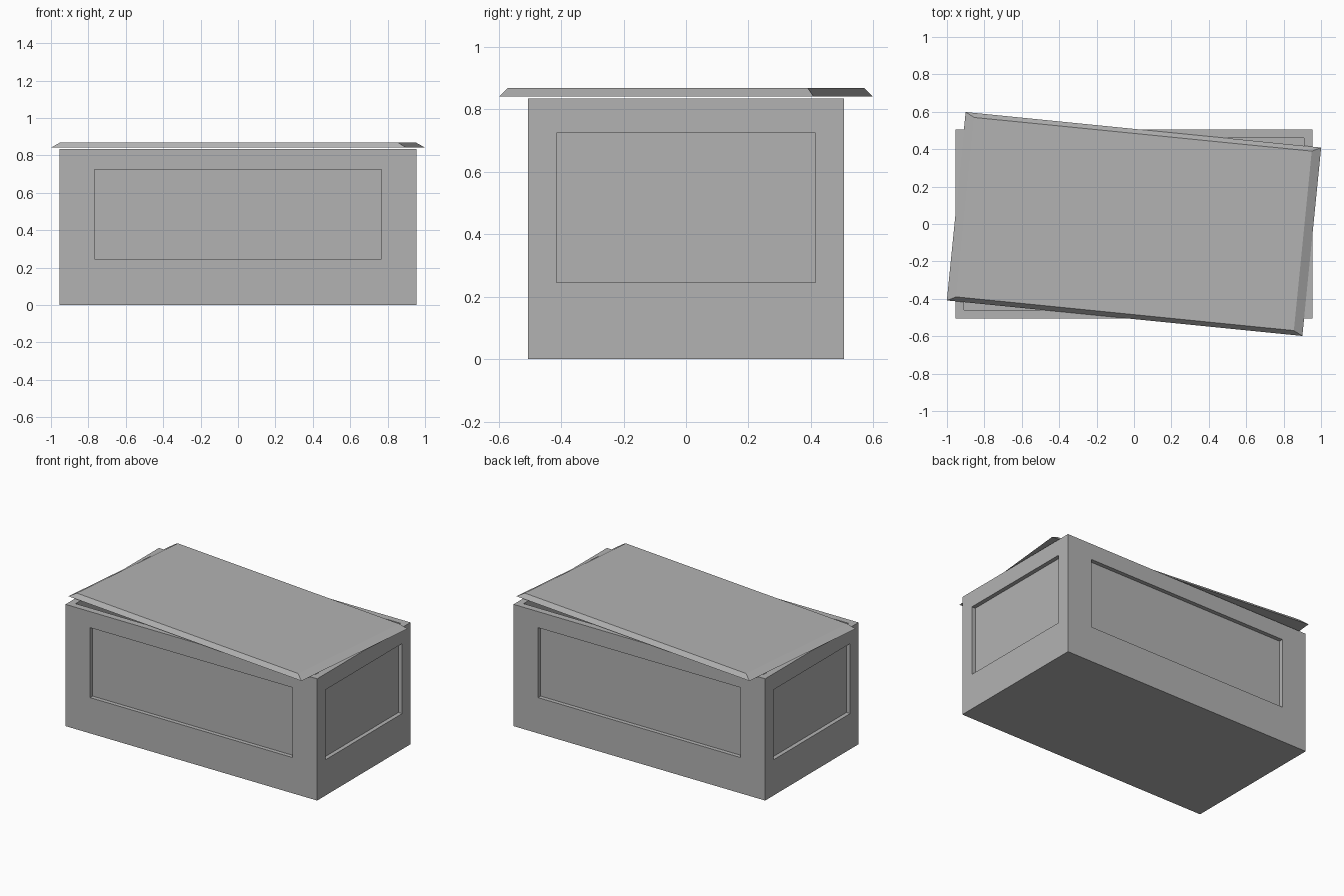
import bpy
import bmesh
from math import radians
from mathutils import Vector

cube = bpy.data.objects.get("Cube")
if cube:
    bpy.data.objects.remove(cube, do_unlink=True)

stone = bpy.data.materials.new("grey stone")
stone.use_nodes = True
colour = (0.45, 0.45, 0.45, 1)
stone.diffuse_color = colour
stone.node_tree.nodes["Principled BSDF"].inputs["Base Color"].default_value = colour

HALF_X, HALF_Y, HEIGHT = 0.955, 0.506, 0.835
PANEL_LOW, PANEL_HIGH = 0.245, 0.725
PANEL_DEPTH, WALL, FLOOR = 0.028, 0.045, 0.05


def box_mesh(half_x, half_y, low, high):
    bm = bmesh.new()
    bmesh.ops.create_cube(bm, size=2)
    for v in bm.verts:
        v.co = Vector((v.co.x * half_x, v.co.y * half_y, high if v.co.z > 0 else low))
    return bm


def face_towards(bm, direction):
    bm.normal_update()
    return max(bm.faces, key=lambda f: f.normal.dot(direction))


def inset(bm, face):
    # Inset with a tiny border; the corners are then placed exactly
    bmesh.ops.inset_individual(bm, faces=[face], thickness=0.02, use_even_offset=True)


def finish(bm, name):
    bm.normal_update()
    mesh = bpy.data.meshes.new(name)
    bm.to_mesh(mesh)
    bm.free()
    mesh.materials.append(stone)
    obj = bpy.data.objects.new(name, mesh)
    bpy.context.collection.objects.link(obj)
    return obj


# Chest: a box with a sunken panel on each side and an open hollow
bm = box_mesh(HALF_X, HALF_Y, 0, HEIGHT)
sides = [Vector(d) for d in ((1, 0, 0), (-1, 0, 0), (0, 1, 0), (0, -1, 0))]
outer = [face_towards(bm, d) for d in sides]
top = face_towards(bm, Vector((0, 0, 1)))
for d, face in zip(sides, outer):
    inset(bm, face)
    along, half = (1, 0.415) if d.x else (0, 0.768)
    for v in face.verts:
        v.co[along] = half if v.co[along] > 0 else -half
        v.co.z = PANEL_HIGH if v.co.z > HEIGHT / 2 else PANEL_LOW
    # Sink the panel, keeping its walls square
    inset(bm, face)
    for v in face.verts:
        v.co[along] = half if v.co[along] > 0 else -half
        v.co.z = PANEL_HIGH if v.co.z > HEIGHT / 2 else PANEL_LOW
        v.co -= d * PANEL_DEPTH
bmesh.ops.inset_individual(bm, faces=[top], thickness=WALL, use_even_offset=True)
rim = [v.co.copy() for v in top.verts]
bmesh.ops.inset_individual(bm, faces=[top], thickness=0.01, use_even_offset=True)
for v in top.verts:
    corner = min(rim, key=lambda c: (c - v.co).length)
    v.co = Vector((corner.x, corner.y, FLOOR))
finish(bm, "chest")

# Lid: a thin slab with sloped edges, turned askew
bm = box_mesh(HALF_X, HALF_Y, 0.841, 0.869)
for v in face_towards(bm, Vector((0, 0, 1))).verts:
    v.co.x *= 0.907 / HALF_X
    v.co.y *= 0.482 / HALF_Y
lid = finish(bm, "lid")
lid.rotation_euler.z = radians(-5.7)
